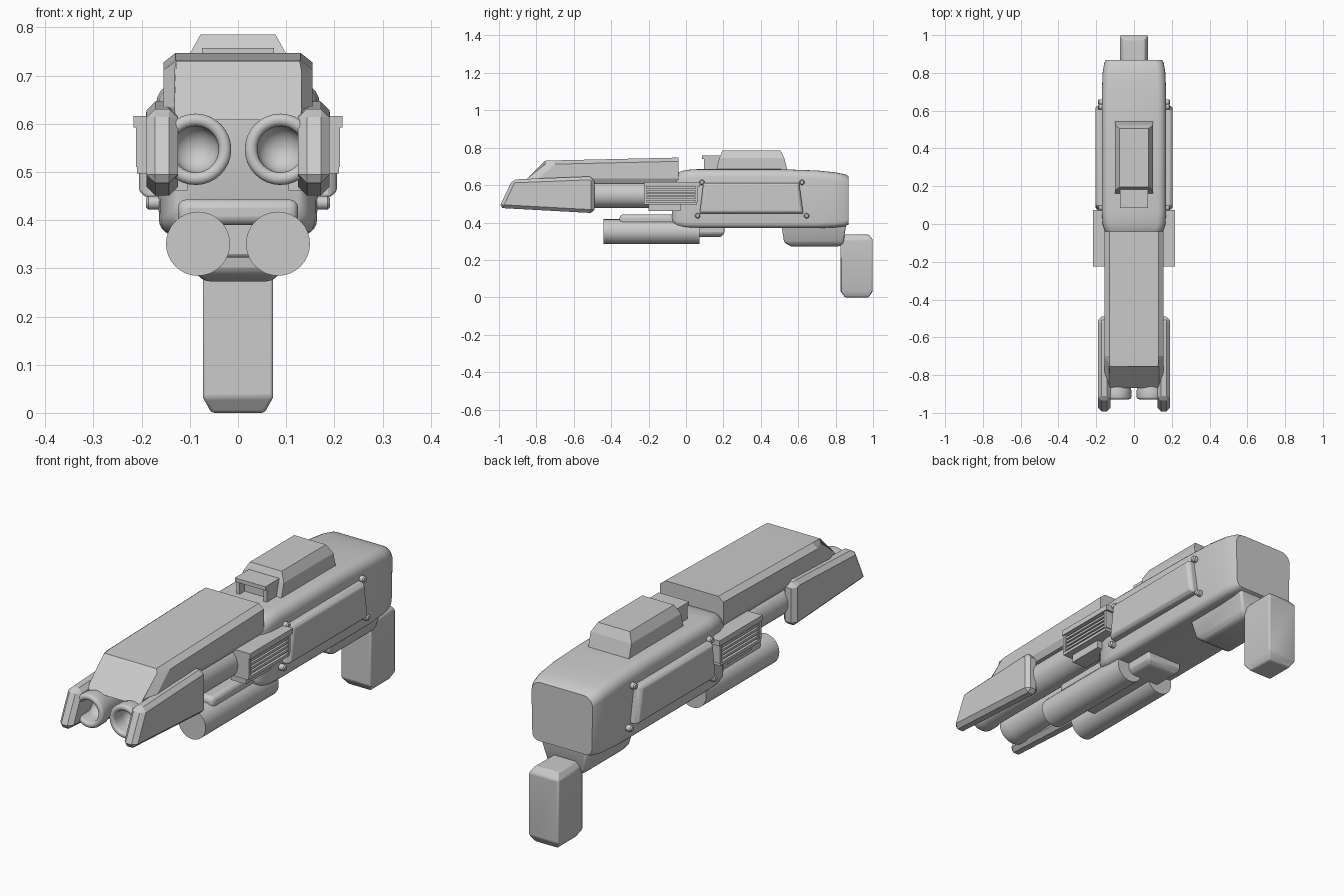
import bpy, bmesh, math
from mathutils import Vector

cube = bpy.data.objects.get("Cube")
if cube:
    bpy.data.objects.remove(cube, do_unlink=True)

grey = bpy.data.materials.new("plain_grey")
grey.use_nodes = True
grey.diffuse_color = (0.6, 0.6, 0.6, 1)
grey.node_tree.nodes["Principled BSDF"].inputs["Base Color"].default_value = (0.6, 0.6, 0.6, 1)


def finish(name, bm, bevel=0, segments=1, smooth=False, mirror=False):
    """Turn a bmesh into an object, with optional bevel, mirror and smoothing."""
    bmesh.ops.recalc_face_normals(bm, faces=bm.faces)
    mesh = bpy.data.meshes.new(name)
    bm.to_mesh(mesh)
    bm.free()
    mesh.materials.append(grey)
    obj = bpy.data.objects.new(name, mesh)
    bpy.context.collection.objects.link(obj)
    if bevel:
        mod = obj.modifiers.new("bevel", 'BEVEL')
        mod.width, mod.segments, mod.limit_method = bevel, segments, 'ANGLE'
    if mirror:
        obj.modifiers.new("mirror", 'MIRROR')
    if smooth:
        bpy.ops.object.select_all(action='DESELECT')
        obj.select_set(True)
        bpy.context.view_layer.objects.active = obj
        bpy.ops.object.shade_smooth_by_angle(angle=math.radians(35))
    return obj


def loft(name, rings, **kw):
    """Skin closed rings of points and cap both ends."""
    bm = bmesh.new()
    loops = [[bm.verts.new(p) for p in ring] for ring in rings]
    n = len(loops[0])
    for a, b in zip(loops, loops[1:]):
        for i in range(n):
            j = (i + 1) % n
            bm.faces.new((a[i], a[j], b[j], b[i]))
    bm.faces.new(loops[0])
    bm.faces.new(loops[-1])
    return finish(name, bm, **kw)


def box(name, x, y, z, **kw):
    return loft(name, [[(x[0], y[0], h), (x[1], y[0], h), (x[1], y[1], h), (x[0], y[1], h)]
                       for h in z], **kw)


def side_profile(name, x0, x1, points, **kw):
    """Extrude a y-z outline across x."""
    return loft(name, [[(x, y, z) for y, z in points] for x in (x0, x1)], **kw)


def stack(name, layers, **kw):
    """Centred block from layers of (half width, front, back, height)."""
    return loft(name, [[(-w, f, z), (w, f, z), (w, b, z), (-w, b, z)]
                       for w, f, b, z in layers], **kw)


def lathe(name, cx, cz, profile, sides=32):
    """Turn a (y, radius) profile about a front-to-back axis."""
    rings = [[(cx + r * math.cos(math.tau * i / sides), y, cz + r * math.sin(math.tau * i / sides))
              for i in range(sides)] for y, r in profile]
    return loft(name, rings, smooth=True, mirror=True)


def rounded_section(y, w_bottom, w_top, z0, z1, r_bottom, r_top, steps=5):
    ring = []
    for sx, w, z, r, start in ((1, w_bottom, z0 + r_bottom, r_bottom, -90), (1, w_top, z1 - r_top, r_top, 0),
                               (-1, w_top, z1 - r_top, r_top, 90), (-1, w_bottom, z0 + r_bottom, r_bottom, 180)):
        for k in range(steps + 1):
            a = math.radians(start + 90 * k / steps)
            ring.append((sx * (w - r) + r * math.cos(a), y, z + r * math.sin(a)))
    return ring


# Main receiver
sections = [(-0.075, 0.125, 0.12, 0.41, 0.63), (-0.068, 0.137, 0.135, 0.39, 0.652),
            (-0.045, 0.15, 0.152, 0.378, 0.668), (0.0, 0.16, 0.166, 0.371, 0.681),
            (0.06, 0.164, 0.17, 0.37, 0.685), (0.5, 0.164, 0.17, 0.37, 0.685),
            (0.7, 0.164, 0.17, 0.37, 0.678), (0.8, 0.16, 0.166, 0.374, 0.668),
            (0.85, 0.153, 0.158, 0.38, 0.658), (0.868, 0.146, 0.15, 0.388, 0.648)]
loft("receiver", [rounded_section(*s, 0.03, 0.045) for s in sections], smooth=True)

# Barrel shroud with chamfered shoulders
loft("barrel_shroud", [[(-w0, y, z0), (w0, y, z0), (w1, ym, zm), (w1, yt, zt - 0.02),
                        (w2, yt, zt), (-w2, yt, zt), (-w1, yt, zt - 0.02), (-w1, ym, zm)]
                       for y, ym, yt, z0, zm, zt, w0, w1, w2 in (
                           (-0.868, -0.85, -0.755, 0.608, 0.635, 0.73, 0.13, 0.132, 0.128),
                           (-0.82, -0.79, -0.70, 0.608, 0.635, 0.732, 0.14, 0.155, 0.13),
                           (-0.04, -0.04, -0.04, 0.608, 0.635, 0.747, 0.14, 0.155, 0.13))])

# Twin barrels with rolled lips and concave bores
lip = [(-0.91 - 0.012 * math.sin(a) - 0.006, 0.061 + 0.013 * math.cos(a))
       for a in (math.pi * k / 8 for k in range(9))]
bore = [(-0.87 + 0.045 * math.sin(a), 0.048 * math.cos(a)) for a in (0.0, 0.3, 0.6, 0.9, 1.2, 1.5)]
lathe("barrel", 0.088, 0.547, [(-0.05, 0.069), (-0.86, 0.069), (-0.88, 0.074)] + lip + bore)

# Muzzle side plates
side_profile("muzzle_plate", 0.125, 0.19,
             [(-1.0, 0.478), (-0.928, 0.63), (-0.52, 0.646), (-0.49, 0.638), (-0.49, 0.45)],
             bevel=0.018, mirror=True)

# Vent boxes: frame, backing and slats
frame = (("vent_top", (0.13, 0.217), (-0.225, 0.075), (0.592, 0.616)),
         ("vent_bottom", (0.13, 0.21), (-0.225, 0.06), (0.497, 0.51)),
         ("vent_front", (0.13, 0.212), (-0.225, -0.21), (0.51, 0.592)),
         ("vent_back", (0.13, 0.212), (0.05, 0.065), (0.51, 0.592)),
         ("vent_backing", (0.13, 0.19), (-0.215, 0.055), (0.505, 0.6)),
         ("vent_mount", (0.105, 0.18), (-0.2, -0.03), (0.462, 0.52)))
for part in frame:
    box(*part, mirror=True)
for i in range(4):
    z = 0.518 + i * 0.018
    box("vent_slat", (0.18, 0.208), (-0.212, 0.052), (z, z + 0.01), mirror=True)

# Raised side panels and their screws
loft("side_panel", [[(x, y0 + d, z0 + d), (x, y1 - d, z0 + d), (x, y1 - d - 0.022, z1 - d), (x, y0 + d + 0.02, z1 - d)]
                    for x, d, y0, y1, z0, z1 in ((0.15, 0, 0.073, 0.627, 0.448, 0.612),
                                                 (0.192, 0, 0.073, 0.627, 0.448, 0.612),
                                                 (0.205, 0.012, 0.073, 0.627, 0.448, 0.612))],
     bevel=0.005, segments=2, smooth=True, mirror=True)
for y, z in ((0.085, 0.615), (0.62, 0.615), (0.062, 0.436), (0.645, 0.436)):
    loft("screw", [[(x, y + r * math.cos(math.tau * i / 16), z + r * math.sin(math.tau * i / 16))
                    for i in range(16)] for x, r in ((0.15, 0.014), (0.186, 0.014), (0.191, 0.009))],
         smooth=True, mirror=True)

# Sight block on top, with its overhanging front tab
stack("sight_block", [(0.1, 0.155, 0.548, 0.66), (0.1, 0.178, 0.525, 0.745), (0.078, 0.195, 0.505, 0.785)])
box("sight_tab", (-0.075, 0.075), (0.085, 0.21), (0.74, 0.757))
box("sight_tab_leg", (0.058, 0.075), (0.095, 0.2), (0.67, 0.742), mirror=True)
box("sight_tab_core", (-0.06, 0.06), (0.13, 0.2), (0.67, 0.742))

# Twin under-tubes with the saddle and rear mount that hold them
lathe("under_tube", 0.083, 0.351, [(-0.44, 0.0665), (0.072, 0.0665)])
box("tube_saddle", (-0.125, 0.125), (-0.355, 0.02), (0.39, 0.443), bevel=0.018, segments=3, smooth=True)
stack("tube_mount", [(0.07, -0.3, 0.185, 0.322), (0.09, -0.3, 0.205, 0.34), (0.09, -0.3, 0.205, 0.4)],
      bevel=0.008, segments=2, smooth=True)

# Rear underside block and grip
stack("grip_mount", [(0.07, 0.56, 0.825, 0.273), (0.09, 0.525, 0.842, 0.292), (0.115, 0.51, 0.856, 0.39)],
      bevel=0.01, segments=2, smooth=True)
stack("grip", [(0.055, 0.85, 0.978, 0), (0.073, 0.826, 0.998, 0.032),
               (0.073, 0.826, 0.998, 0.31), (0.055, 0.845, 0.978, 0.335)],
      bevel=0.006, segments=2, smooth=True)
